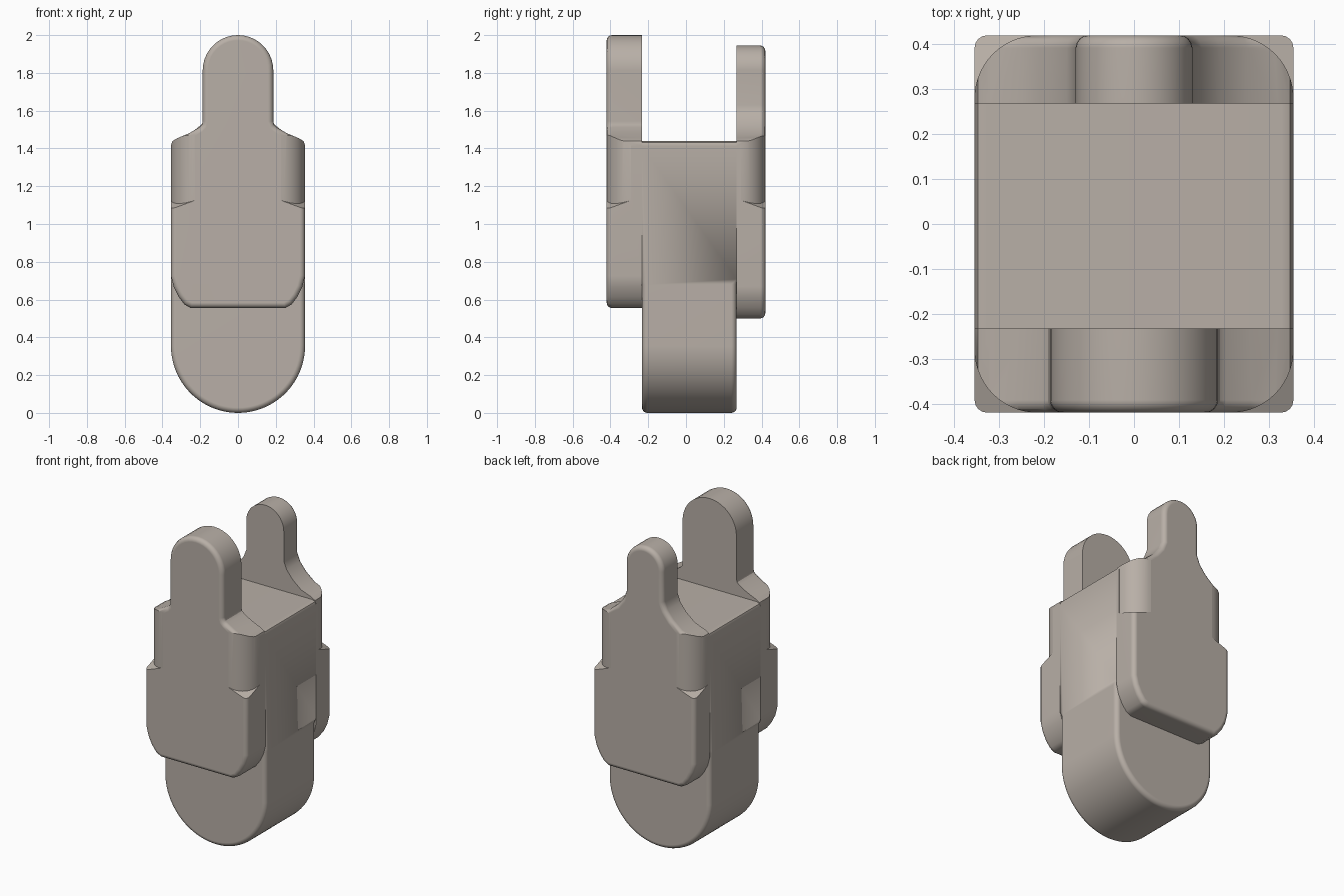
import bpy, bmesh
from math import sin, cos, radians

if "Cube" in bpy.data.objects:
    bpy.data.objects.remove(bpy.data.objects["Cube"])

BEVEL = 0.028

stone = bpy.data.materials.new("warm_grey")
stone.diffuse_color = (0.48, 0.43, 0.385, 1)
stone.use_nodes = True
stone.node_tree.nodes["Principled BSDF"].inputs["Base Color"].default_value = stone.diffuse_color


def arc(cx, cz, r, a0, a1, n):
    return [(cx + r * cos(radians(a0 + (a1 - a0) * i / n)),
             cz + r * sin(radians(a0 + (a1 - a0) * i / n))) for i in range(n + 1)]


def mirrored(half):
    # close a right-hand half outline across x = 0
    return half + [(-x, z) for x, z in reversed(half) if x > 1e-5]


def prism(name, outline, y0, y1, rounded, split_z=None):
    # extrude an xz outline along y and round the edges picked by rounded(edge)
    bm = bmesh.new()
    a = [bm.verts.new((x, y0, z)) for x, z in outline]
    b = [bm.verts.new((x, y1, z)) for x, z in outline]
    n = len(a)
    bm.faces.new(a)
    bm.faces.new(b[::-1])
    for i in range(n):
        j = (i + 1) % n
        bm.faces.new((a[i], b[i], b[j], a[j]))
    if split_z:  # cross edge on both caps, so rounding stops cleanly there
        for ring in (a, b):
            pair = [v for v in ring if abs(v.co.z - split_z) < 1e-5]
            bmesh.ops.connect_verts(bm, verts=pair)
    bmesh.ops.recalc_face_normals(bm, faces=bm.faces)
    bmesh.ops.bevel(bm, geom=[e for e in bm.edges if rounded(e)], offset=BEVEL,
                    offset_type='OFFSET', segments=4, profile=0.5,
                    affect='EDGES', clamp_overlap=False)
    return make_object(name, bm)


def make_object(name, bm):
    bmesh.ops.recalc_face_normals(bm, faces=bm.faces)
    me = bpy.data.meshes.new(name)
    bm.to_mesh(me)
    bm.free()
    me.materials.append(stone)
    ob = bpy.data.objects.new(name, me)
    bpy.context.collection.objects.link(ob)
    return ob


def activate(ob):
    bpy.ops.object.select_all(action='DESELECT')
    ob.select_set(True)
    bpy.context.view_layer.objects.active = ob


def rim(y):
    return lambda e: all(abs(v.co.y - y) < 1e-5 for v in e.verts)


def plate(name, y_in, y_out, bottom, shoulder, tab_w, top):
    # cheek plate: chamfered foot, sloping shoulders, round-ended tab
    foot = [(0.25, 0), (0.285, 0.02), (0.315, 0.06), (0.34, 0.11), (0.355, 0.17)]
    half = [(x, z + bottom) for x, z in foot]
    half += [(0.355, 1.415), (0.347, 1.439), (0.32, 1.455)] + shoulder
    half += arc(0, top - tab_w, tab_w, 0, 90, 10)
    return prism(name, mirrored(half), y_in, y_out, rim(y_out))


# central body with the half-round lower tongue
SPLIT = 0.68
body_half = arc(0, 0.355, 0.355, -90, 0, 20)
body_half += [(0.355, SPLIT), (0.355, 1.412), (0.347, 1.432), (0.327, 1.44)]
prism("central_body", mirrored(body_half), -0.233, 0.268,
      lambda e: abs(e.verts[0].co.y - e.verts[1].co.y) < 1e-5
      and max(v.co.z for v in e.verts) < SPLIT + 0.01
      and min(v.co.z for v in e.verts) < SPLIT - 0.01, SPLIT)

# front and back plates
front = plate("front_plate", -0.233, -0.42, 0.555,
              [(0.26, 1.48), (0.205, 1.512), (0.192, 1.525), (0.187, 1.545)], 0.187, 2.0)
back = plate("back_plate", 0.268, 0.42, 0.50,
             [(0.25, 1.48), (0.19, 1.53), (0.15, 1.58), (0.13, 1.63)], 0.13, 1.945)

# cutter that rounds the four upper corners, leaving a sloped ledge
bm = bmesh.new()
for sx in (-1, 1):
    for sy in (-1, 1):
        pts = arc(0.215, 0.28, 0.14, 5, 85, 12)
        pts += [(pts[-1][0], 0.6), (0.6, 0.6), (0.6, pts[0][1])]
        low = [bm.verts.new((sx * x, sy * y, 1.078 + 0.37 * (0.775 - x - y))) for x, y in pts]
        high = [bm.verts.new((sx * x, sy * y, 2.3)) for x, y in pts]
        bm.faces.new(low)
        bm.faces.new(high[::-1])
        for i in range(len(pts)):
            j = (i + 1) % len(pts)
            bm.faces.new((low[i], high[i], high[j], low[j]))
cutter = make_object("corner_cutter", bm)
cutter.hide_render = True

for ob in (front, back):
    activate(ob)
    mod = ob.modifiers.new("round_corners", 'BOOLEAN')
    mod.operation = 'DIFFERENCE'
    mod.solver = 'EXACT'
    mod.object = cutter
    bpy.ops.object.modifier_apply(modifier=mod.name)
bpy.data.objects.remove(cutter)

# smooth shading with sharp creases kept and flat faces reading flat
for ob in list(bpy.context.collection.objects):
    activate(ob)
    bpy.ops.object.shade_smooth_by_angle(angle=radians(30))
    wn = ob.modifiers.new("flat_faces", 'WEIGHTED_NORMAL')
    wn.keep_sharp = True
